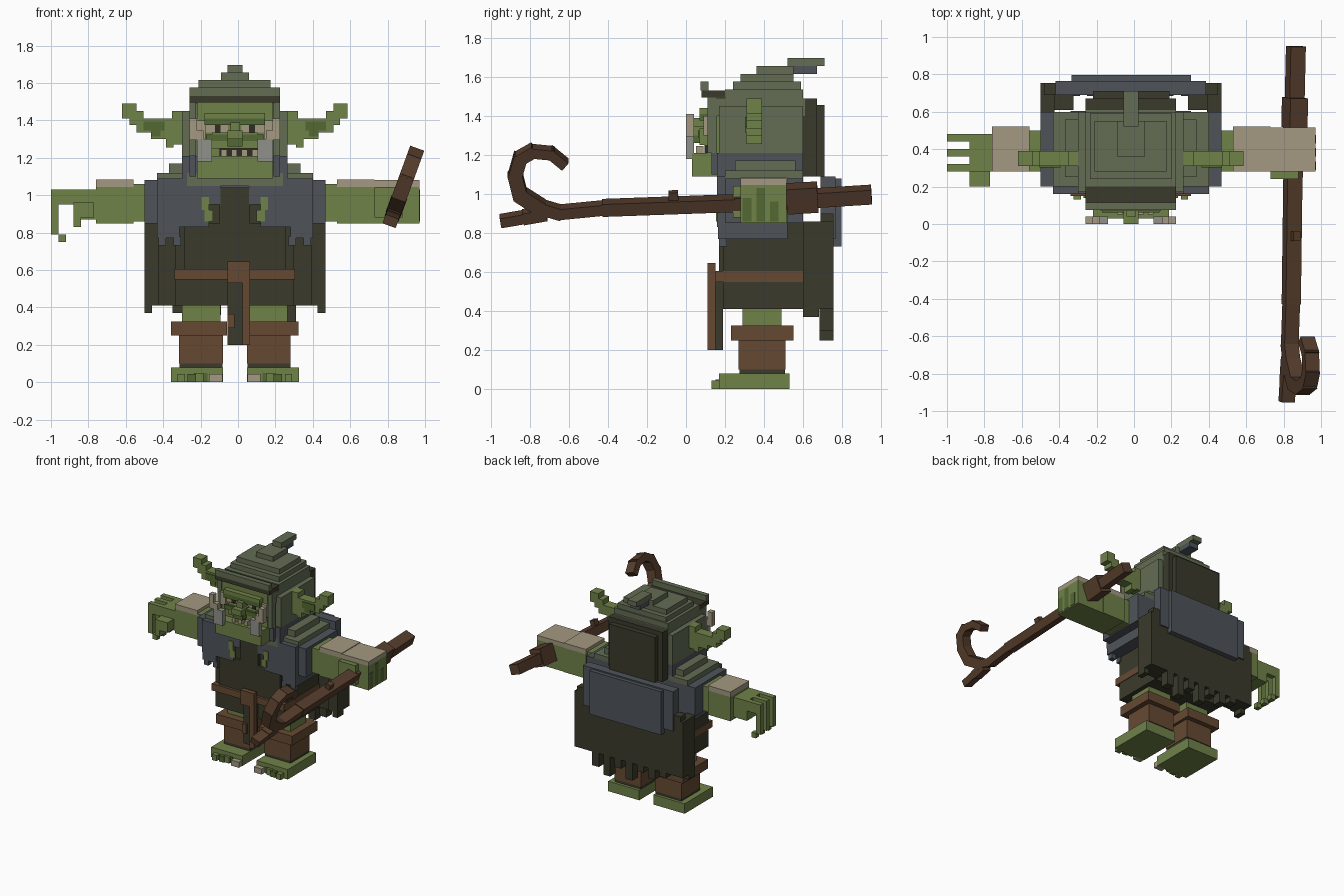
import bpy, bmesh, math
from mathutils import Matrix, Vector

CX = -0.017  # symmetry plane of the body


def lin(c):
    c /= 255
    return c / 12.92 if c <= 0.04045 else ((c + 0.055) / 1.055) ** 2.4


MATS = {}
for name, rgb in {
    "skin_green": (112, 130, 73), "dark_skin_green": (82, 104, 50),
    "hood_green": (99, 109, 84), "slate_cloth": (78, 84, 90),
    "dark_cloth": (58, 58, 44), "leather": (102, 73, 50),
    "wood": (86, 61, 44), "bone": (163, 153, 129),
    "pale_grey": (145, 145, 138), "pupil_dark": (48, 44, 34),
}.items():
    m = bpy.data.materials.new(name)
    m.diffuse_color = (*[lin(c) for c in rgb], 1)
    MATS[name] = m
SKIN, DSKIN, HOOD, SLATE, DARK, LEATHER, WOOD, BONE, PALE, PUPIL = MATS


def part(name, groups, mirror=False):
    """Object made of boxes (x0,x1,y0,y1,z0,z1), grouped by colour."""
    bm = bmesh.new()
    for i, boxes in enumerate(groups.values()):
        for x0, x1, y0, y1, z0, z1 in boxes:
            for s in ((1, -1) if mirror else (1,)):
                c = Vector(((x0 + x1) / 2, (y0 + y1) / 2, (z0 + z1) / 2))
                if s < 0:
                    c.x = 2 * CX - c.x
                mat = Matrix.Translation(c) @ Matrix.Diagonal((x1 - x0, y1 - y0, z1 - z0, 1))
                vs = bmesh.ops.create_cube(bm, size=1, matrix=mat)["verts"]
                for f in {f for v in vs for f in v.link_faces}:
                    f.material_index = i
    me = bpy.data.meshes.new(name)
    bm.to_mesh(me)
    bm.free()
    for k in groups:
        me.materials.append(MATS[k])
    ob = bpy.data.objects.new(name, me)
    bpy.context.collection.objects.link(ob)
    return ob


# Feet, boots and legs
part("feet", {
    SKIN: [(0.047, 0.325, 0.17, 0.53, 0, 0.08), (0.25, 0.29, 0.13, 0.17, 0, 0.045),
           (0.15, 0.2, 0.15, 0.17, 0, 0.05)],
    DSKIN: [(0.19, 0.235, 0.14, 0.17, 0, 0.045), (0.13, 0.16, 0.165, 0.17, 0, 0.05)],
    BONE: [(0.05, 0.12, 0.13, 0.17, 0, 0.045)]}, True)
part("boots", {
    LEATHER: [(0.047, 0.282, 0.27, 0.51, 0.1, 0.25), (0.025, 0.323, 0.23, 0.55, 0.25, 0.325)],
    DARK: [(0.05, 0.28, 0.273, 0.507, 0.08, 0.105)]}, True)
part("legs", {SKIN: [(0.06, 0.265, 0.29, 0.49, 0.32, 0.42)]}, True)

# Robe body with belt and front flap
part("robe", {DARK: [(-0.335, 0.3, 0.19, 0.6, 0.41, 1.0), (-0.056, 0.045, 0.15, 0.19, 0.2, 0.55),
                     (-0.29, 0.255, 0.17, 0.19, 0.6, 0.85)]})
part("belt", {LEATHER: [(-0.34, 0.305, 0.15, 0.605, 0.55, 0.605),
                        (-0.056, 0.065, 0.11, 0.15, 0.53, 0.645),
                        (0.025, 0.065, 0.11, 0.15, 0.2, 0.55),
                        (-0.056, -0.02, 0.13, 0.15, 0.29, 0.365)]})

# Cape: back wall, side columns, ragged hem
part("cape", {DARK: [(-0.48, 0.446, 0.69, 0.755, 0.41, 0.9)]})
part("cape_sides", {DARK: [(0.39, 0.467, 0.6, 0.755, 0.41, 0.86),
                           (0.425, 0.467, 0.6, 0.68, 0.37, 0.41),
                           (0.29, 0.39, 0.61, 0.69, 0.41, 0.85)]}, True)
hem = [0.37, 0.33, 0.36, 0.27, 0.34, 0.25, 0.3]
part("cape_hem", {DARK: [(-0.35 + 0.1 * i, -0.29 + 0.1 * i, 0.685, 0.755, z, 0.42)
                         for i, z in enumerate(hem)]})
part("cape_panel", {SLATE: [(-0.42, 0.386, 0.69, 0.765, 0.77, 1.09),
                            (-0.335, 0.305, 0.755, 0.797, 0.73, 1.08)]})

# Mantle over shoulders and chest
part("mantle", {
    SLATE: [(-0.017, 0.467, 0.2, 0.6, 0.85, 1.08), (0.12, 0.4, 0.16, 0.2, 0.83, 1.09),
            (0.06, 0.13, 0.16, 0.2, 0.95, 1.09), (0.28, 0.4, 0.165, 0.52, 0.77, 0.85),
            (0.35, 0.39, 0.17, 0.21, 0.73, 0.78), (0.27, 0.31, 0.17, 0.21, 0.73, 0.78)],
    HOOD: [(-0.017, 0.4, 0.2, 0.6, 1.08, 1.12), (-0.017, 0.335, 0.25, 0.56, 1.12, 1.17),
           (-0.017, 0.24, 0.16, 0.25, 1.05, 1.12)],
    DARK: [(-0.017, 0.065, 0.165, 0.2, 0.85, 1.04)]}, True)
part("collar_ties", {SKIN: [(0.1, 0.145, 0.153, 0.161, 0.86, 0.92),
                            (0.12, 0.16, 0.153, 0.161, 0.92, 0.99)]}, True)

# Hood: shell, stepped crown, bent tip, brim and dark back
part("hood", {
    SLATE: [(-0.3, 0.265, 0.16, 0.6, 1.09, 1.21)],
    HOOD: [(-0.3, 0.265, 0.17, 0.6, 1.21, 1.45), (-0.26, 0.225, 0.15, 0.61, 1.4, 1.49),
           (-0.26, 0.225, 0.2, 0.6, 1.49, 1.535), (-0.235, 0.2, 0.24, 0.59, 1.535, 1.575),
           (-0.21, 0.175, 0.28, 0.55, 1.575, 1.615), (-0.09, 0.06, 0.36, 0.55, 1.615, 1.655),
           (-0.056, 0.025, 0.52, 0.71, 1.655, 1.695)]})
part("hood_tip_under", {SLATE: [(-0.056, 0.025, 0.55, 0.67, 1.615, 1.655)]})
part("hood_brim", {HOOD: [(-0.26, 0.225, 0.075, 0.115, 1.53, 1.575)],
                   DARK: [(-0.26, 0.225, 0.08, 0.2, 1.495, 1.53)]})
part("hood_back", {DARK: [(-0.26, 0.225, 0.6, 0.67, 1.09, 1.49),
                          (-0.22, 0.19, 0.67, 0.71, 1.09, 1.455)]})
part("hood_frame", {HOOD: [(0.19, 0.225, 0.11, 0.16, 1.21, 1.5)],
                    SLATE: [(0.19, 0.225, 0.13, 0.16, 1.1, 1.21)]}, True)

# Head with brow, nose, mouth and eyes
part("head", {SKIN: [(-0.22, 0.186, 0.11, 0.3, 1.09, 1.495), (-0.22, 0.186, 0.03, 0.11, 1.09, 1.21),
                     (-0.14, 0.105, 0.07, 0.11, 1.25, 1.335), (-0.18, 0.145, 0.07, 0.11, 1.41, 1.44)],
              DSKIN: [(-0.18, 0.145, 0.07, 0.11, 1.375, 1.41), (-0.17, 0.135, 0.062, 0.07, 1.29, 1.325)]})
part("nose", {SKIN: [(-0.056, 0.025, 0.0, 0.11, 1.3, 1.345), (-0.04, 0.01, 0.04, 0.11, 1.345, 1.39)],
              DSKIN: [(-0.056, 0.025, 0.02, 0.11, 1.26, 1.3)]})
part("eyes", {BONE: [(0.02, 0.15, 0.102, 0.111, 1.335, 1.378)],
              PUPIL: [(0.06, 0.09, 0.096, 0.103, 1.335, 1.375)]}, True)
part("mouth", {PUPIL: [(-0.1, 0.105, 0.095, 0.111, 1.21, 1.25)],
               BONE: [(x, x + 0.03, 0.05, 0.09, 1.21, 1.245) for x in (-0.09, -0.035, 0.02, 0.075)]})
part("tusks", {PALE: [(0.105, 0.186, 0.0, 0.04, 1.18, 1.3)],
               BONE: [(0.15, 0.225, 0.0, 0.04, 1.295, 1.345), (0.185, 0.225, 0.0, 0.04, 1.345, 1.41),
                      (0.14, 0.19, 0.09, 0.112, 1.3, 1.4)]}, True)
part("ears", {
    SKIN: [(0.51, 0.585, 0.31, 0.39, 1.41, 1.49), (0.47, 0.545, 0.31, 0.39, 1.375, 1.45),
           (0.31, 0.51, 0.31, 0.39, 1.335, 1.41), (0.31, 0.43, 0.31, 0.39, 1.3, 1.335),
           (0.31, 0.35, 0.31, 0.39, 1.255, 1.3), (0.25, 0.32, 0.31, 0.39, 1.27, 1.45)],
    DSKIN: [(0.36, 0.47, 0.303, 0.312, 1.345, 1.395), (0.38, 0.43, 0.303, 0.312, 1.315, 1.345)]}, True)

# Open-handed arm
part("open_arm", {
    SKIN: [(-0.56, -0.48, 0.28, 0.5, 0.86, 1.06), (-0.76, -0.56, 0.28, 0.52, 0.85, 1.045)],
    BONE: [(-0.76, -0.56, 0.28, 0.52, 1.045, 1.085)]})
part("open_hand", {SKIN: [(-0.88, -0.76, 0.28, 0.48, 0.87, 1.03),
                          (-0.88, -0.77, 0.2, 0.28, 0.88, 0.96), (-0.88, -0.84, 0.2, 0.28, 0.83, 0.9)]})
part("fingers", {SKIN: [b for y in (0.28, 0.36, 0.44) for b in (
    (-1.0, -0.87, y, y + 0.04, 0.95, 1.03), (-1.0, -0.96, y, y + 0.04, 0.79, 0.95),
    (-0.96, -0.92, y, y + 0.04, 0.75, 0.79))]})

# Gripping arm
part("grip_arm", {SKIN: [(0.45, 0.53, 0.28, 0.5, 0.86, 1.06), (0.53, 0.73, 0.28, 0.52, 0.85, 1.045)],
                  BONE: [(0.53, 0.73, 0.28, 0.52, 1.045, 1.085)]})
part("grip_hand", {SKIN: [(0.73, 0.97, 0.28, 0.515, 0.85, 1.045), (0.73, 0.88, 0.24, 0.28, 0.88, 1.04)],
                   DSKIN: [(0.966, 0.973, y, y + 0.045, 0.86, t) for y, t in ((0.29, 0.98), (0.36, 1.03), (0.43, 0.96))],
                   BONE: [(0.73, 0.97, 0.28, 0.515, 1.045, 1.08)]})


# Hooked staff: chain of (y, z, thickness) points turned into tilted blocks
def staff(name, colour, pts, width, pad):
    bm = bmesh.new()
    for (ya, za, t), (yb, zb, _) in zip(pts, pts[1:]):
        d = Vector((0, yb - ya, zb - za))
        mat = (Matrix.Translation((0, (ya + yb) / 2, (za + zb) / 2))
               @ Matrix.Rotation(math.atan2(d.z, d.y), 4, 'X')
               @ Matrix.Diagonal((width, d.length + pad, t, 1)))
        bmesh.ops.create_cube(bm, size=1, matrix=mat)
    bm.transform(Matrix.Translation((0.845, 0, 0.94)) @ Matrix.Rotation(math.radians(20), 4, 'Y')
                 @ Matrix.Diagonal((1, 1, 1.04, 1)) @ Matrix.Translation((0, 0, -0.94)))
    me = bpy.data.meshes.new(name)
    bm.to_mesh(me)
    bm.free()
    me.materials.append(MATS[colour])
    bpy.context.collection.objects.link(bpy.data.objects.new(name, me))


staff("staff_shaft", WOOD, [(0.95, 0.998, 0.075), (0.25, 0.953, 0.065), (-0.43, 0.928, 0.06)], 0.085, 0)
staff("staff_grip", WOOD, [(0.675, 0.985, 0.13), (0.515, 0.975, 0.13)], 0.1, 0)
staff("staff_hook", WOOD, [(-0.4, 0.93, 0.055), (-0.65, 0.905, 0.06), (-0.75, 0.935, 0.075),
                           (-0.85, 1.0, 0.075), (-0.875, 1.1, 0.07), (-0.85, 1.19, 0.06),
                           (-0.79, 1.225, 0.05), (-0.69, 1.215, 0.05), (-0.63, 1.165, 0.05)], 0.08, 0.03)
staff("staff_spur", WOOD, [(-0.72, 0.9, 0.06), (-0.83, 0.88, 0.05), (-0.945, 0.86, 0.035)], 0.075, 0.01)
staff("staff_knot", WOOD, [(-0.04, 0.995, 0.04), (-0.09, 0.993, 0.04)], 0.04, 0)
